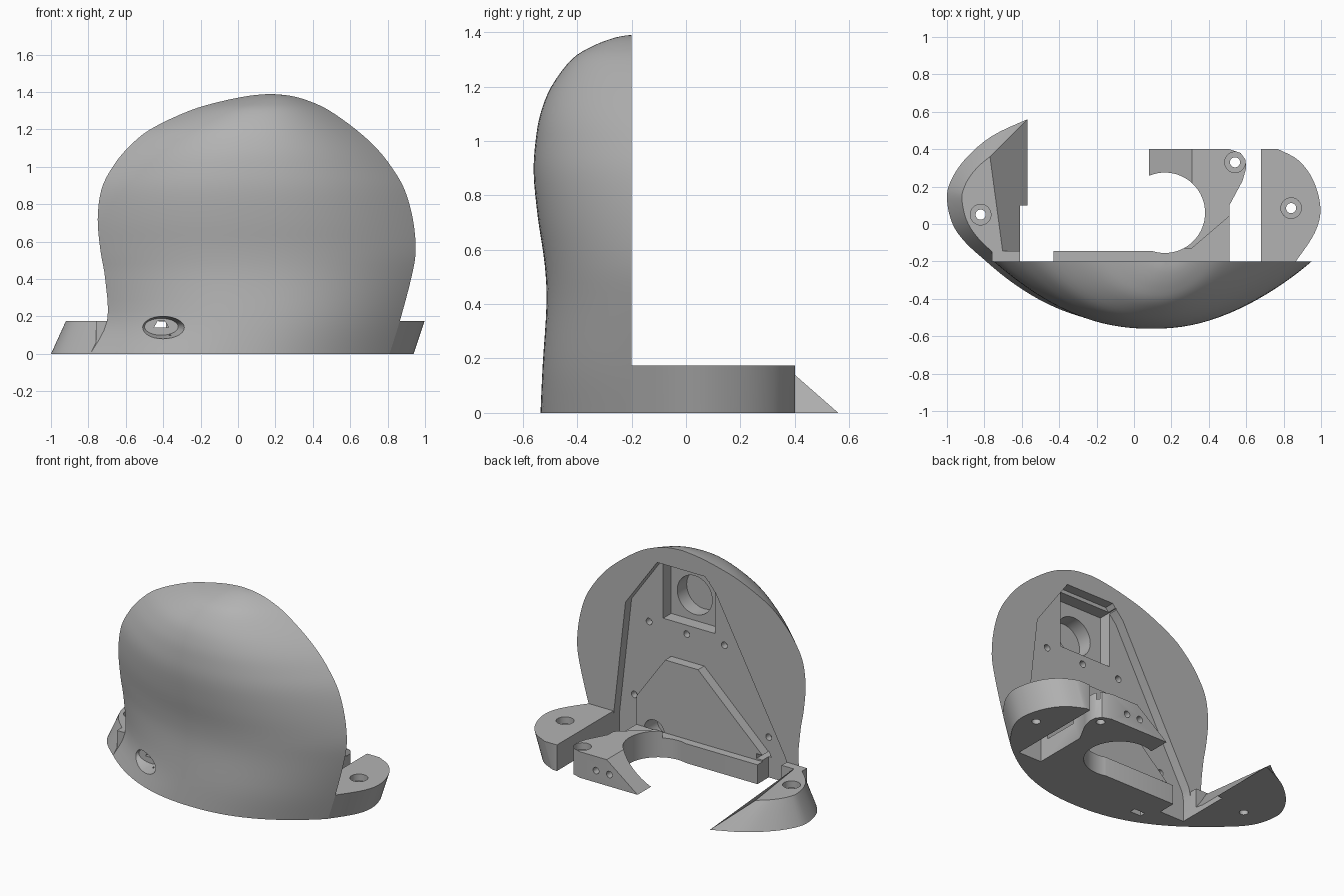
import bpy, bmesh, math

if "Cube" in bpy.data.objects:
    bpy.data.objects.remove(bpy.data.objects["Cube"])

grey = bpy.data.materials.new("plain grey")
grey.use_nodes = True
GREY = (0.45, 0.45, 0.45, 1)
grey.diffuse_color = GREY
grey.node_tree.nodes["Principled BSDF"].inputs["Base Color"].default_value = GREY


def make(name, verts, faces):
    bm = bmesh.new()
    vs = [bm.verts.new(v) for v in verts]
    for f in faces:
        bm.faces.new([vs[i] for i in f])
    bmesh.ops.recalc_face_normals(bm, faces=bm.faces)
    me = bpy.data.meshes.new(name)
    bm.to_mesh(me)
    bm.free()
    me.materials.append(grey)
    ob = bpy.data.objects.new(name, me)
    bpy.context.collection.objects.link(ob)
    return ob


def loft(name, ring_a, ring_b):
    n = len(ring_a)
    sides = [(i, (i + 1) % n, (i + 1) % n + n, i + n) for i in range(n)]
    return make(name, ring_a + ring_b,
                [tuple(range(n)), tuple(range(n, 2 * n))] + sides)


def prism_z(name, pts, z0, z1):
    return loft(name, [(x, y, z0) for x, y in pts], [(x, y, z1) for x, y in pts])


def prism_y(name, pts, y0, y1):
    return loft(name, [(x, y0, z) for x, z in pts], [(x, y1, z) for x, z in pts])


def rect(x0, x1, y0, y1):
    return [(x0, y0), (x1, y0), (x1, y1), (x0, y1)]


def circle(cx, cy, rx, ry=None, n=32):
    return [(cx + rx * math.cos(2 * math.pi * i / n),
             cy + (ry or rx) * math.sin(2 * math.pi * i / n)) for i in range(n)]


def cut(ob, cutters):
    for c in cutters:
        m = ob.modifiers.new("cut", 'BOOLEAN')
        m.operation, m.solver, m.object = 'DIFFERENCE', 'EXACT', c
        c.hide_render = True
    dg = bpy.context.evaluated_depsgraph_get()
    me = bpy.data.meshes.new_from_object(ob.evaluated_get(dg))
    ob.modifiers.clear()
    ob.data = me
    for c in cutters:
        bpy.data.objects.remove(c)


def screw_cutters(x, y):
    return [prism_z("cutter", circle(x, y, 0.027), -0.1, 0.3),
            prism_z("cutter", circle(x, y, 0.055), 0.13, 0.3)]


def spline(pts, steps):
    out = []
    for i in range(len(pts) - 1):
        p0, p1, p2 = pts[max(i - 1, 0)], pts[i], pts[i + 1]
        p3 = pts[min(i + 2, len(pts) - 1)]
        for s in range(steps):
            t = s / steps
            out.append(tuple(0.5 * (2 * b + (c - a) * t + (2 * a - 5 * b + 4 * c - d) * t * t
                                    + (3 * b - a - 3 * c + d) * t ** 3)
                             for a, b, c, d in zip(p0, p1, p2, p3)))
    return out + [pts[-1]]


# Domed shell: height, right edge, left edge, front depth
BACK = -0.2
keys = [(0, -0.79, 0.81, -0.535), (0.175, -0.70, 0.865, -0.527), (0.4, -0.71, 0.925, -0.513),
        (0.55, -0.735, 0.95, -0.52), (0.72, -0.75, 0.935, -0.545), (0.88, -0.73, 0.89, -0.56),
        (1.0, -0.67, 0.82, -0.553), (1.1, -0.59, 0.74, -0.535), (1.2, -0.47, 0.63, -0.495),
        (1.3, -0.26, 0.49, -0.42), (1.35, -0.09, 0.385, -0.34), (1.38, 0.06, 0.28, -0.26),
        (1.39, 0.17, 0.17, -0.2)]
rows = spline(keys, 4)
N = 48
verts, faces = [], []
for z, xl, xr, yf in rows[:-1]:
    c = xl + (xr - xl) * 0.51
    for j in range(N + 1):
        u = -math.cos(math.pi * j / N)
        x = c + u * ((xr - c) if u > 0 else (c - xl))
        verts.append((x, BACK + (yf - BACK) * (1 - abs(u) ** 2.2), z))
R, W = len(rows) - 1, N + 1
verts.append((0.17, BACK, 1.39))
tip = len(verts) - 1
for i in range(R - 1):
    for j in range(N):
        a = i * W + j
        faces.append((a, a + 1, a + 1 + W, a + W))
faces += [((R - 1) * W + j, (R - 1) * W + j + 1, tip) for j in range(N)]
faces.append(tuple(range(W)))
faces.append(tuple(i * W for i in range(R)) + (tip,) + tuple(i * W + N for i in reversed(range(R))))
shell = make("shell", verts, faces)

# Rear pocket, square window, round socket, screw holes and front port
FLOOR = -0.265
pocket = [(0.68, -0.1), (0.68, 0.14), (0.59, 0.93), (0.355, 1.26), (0, 1.26),
          (-0.08, 1.17), (-0.6, 0.2), (-0.61, 0.15), (-0.61, -0.1)]
cutters = [prism_y("cutter", pocket, FLOOR, 0),
           prism_y("cutter", rect(-0.03, 0.355, 0.86, 1.235), -0.35, -0.1),
           prism_y("cutter", circle(0.18, 1.03, 0.13, n=48), -0.45, -0.1),
           prism_y("cutter", circle(0.377, 0.12, 0.075), -0.34, -0.1),
           prism_y("cutter", [(-0.45, 0.14), (-0.37, 0.14), (-0.39, 0.175), (-0.43, 0.175)], -0.45, -0.1),
           prism_z("cutter", rect(-0.37, -0.29, -0.38, -0.34), -0.1, 0.1)]
for x, z in [(0.46, 0.81), (0.18, 0.8), (-0.1, 0.8), (0.57, 0.29), (-0.43, 0.27)]:
    cutters.append(prism_y("cutter", circle(x, z, 0.022, n=20), -0.31, -0.1))
# Oval port narrows as it goes in
outer, inner = circle(-0.45, 0.14, 0.185, 0.087), circle(-0.41, 0.145, 0.09, 0.045)
cutters.append(loft("cutter", [(x, -0.55, z) for x, z in outer], [(x, -0.34, z) for x, z in inner]))
cut(shell, cutters)

# Raised plate inside the pocket
plate = prism_y("pocket_plate", [(0.51, 0), (0.51, 0.32), (0.295, 0.62), (0.05, 0.62),
                                 (-0.43, 0.17), (-0.43, 0)], FLOOR, BACK)
cut(plate, [prism_y("cutter", circle(0.377, 0.12, 0.075), -0.3, -0.1),
            prism_y("cutter", rect(-0.445, -0.385, 0.14, 0.172), -0.3, -0.1)])

# Curved bracket with a ramped end, and the low beam beside it
H = 0.175
bracket = prism_z("curved_bracket", [
    (0.295, BACK), (0.51, BACK), (0.51, 0.1), (0.58, 0.23), (0.6, 0.3), (0.595, 0.345),
    (0.57, 0.38), (0.51, 0.4), (0.08, 0.4), (0.08, -0.145), (0.295, -0.145)], 0, H)
cutters = [prism_z("cutter", circle(0.165, 0.06, 0.215, n=64), -0.1, 0.3),
           prism_y("cutter", [(0.31, H), (0.31, 0.3), (0, 0.3), (0, -0.061)], 0.1, 0.5),
           prism_z("cutter", rect(0.0, 0.2, -0.3, 0.1), -0.1, 0.3),
           prism_z("cutter", [(0.2, -0.22), (0.52, -0.22), (0.52, 0.05), (0.31, -0.13), (0.2, -0.13)], 0.13, 0.3)]
cutters += [prism_y("cutter", circle(x, 0.08, 0.022, n=20), 0.33, 0.5) for x in (0.29, 0.39)]
cut(bracket, cutters + screw_cutters(0.54, 0.33))

beam = prism_z("low_beam", rect(-0.43, 0.295, BACK, -0.145), 0, 0.13)
cut(beam, [prism_z("cutter", circle(0.165, 0.06, 0.215, n=64), -0.1, 0.3)])

# Left foot flares outward towards its top
foot = spline([(0.77, 0.4), (0.88, 0.34), (0.96, 0.23), (0.997, 0.08), (0.965, -0.05), (0.865, BACK)], 5)
foot += [(0.68, BACK), (0.68, 0.4)]
low = [(x - (0.058 if x > 0.69 else 0), y, 0) for x, y in foot]
left_foot = loft("left_foot", low, [(x, y, H) for x, y in foot])
cut(left_foot, screw_cutters(0.84, 0.085))

# Right foot leans inward and ends in a sloping fin
low = spline([(-0.57, 0.56), (-0.76, 0.47), (-0.9, 0.35), (-0.98, 0.23), (-1.0, 0.13),
              (-0.97, 0), (-0.9, -0.1), (-0.79, BACK)], 4) + [(-0.57, BACK)]
top = spline([(-0.77, 0.36), (-0.83, 0.31), (-0.88, 0.25), (-0.91, 0.19), (-0.92, 0.13),
              (-0.895, 0.02), (-0.83, -0.08), (-0.70, BACK)], 4) + [(-0.69, BACK)]
top[-1] = (-0.695, BACK)
right_foot = loft("right_foot", [(x, y, 0) for x, y in low], [(x, y, H) for x, y in top])
cut(right_foot, [prism_z("cutter", rect(-0.61, -0.4, -0.4, 0.1), -0.1, 0.3)]
    + screw_cutters(-0.82, 0.05))
prism_z("right_foot_block", rect(-0.76, -0.61, BACK, -0.145), 0, H)

# Smooth the curved surfaces, keep the edges sharp
parts = [o for o in bpy.context.scene.objects if o.type == 'MESH' and grey.name in o.data.materials]
for o in bpy.context.scene.objects:
    o.select_set(o in parts)
bpy.context.view_layer.objects.active = shell
bpy.ops.object.shade_smooth_by_angle(angle=math.radians(30))
